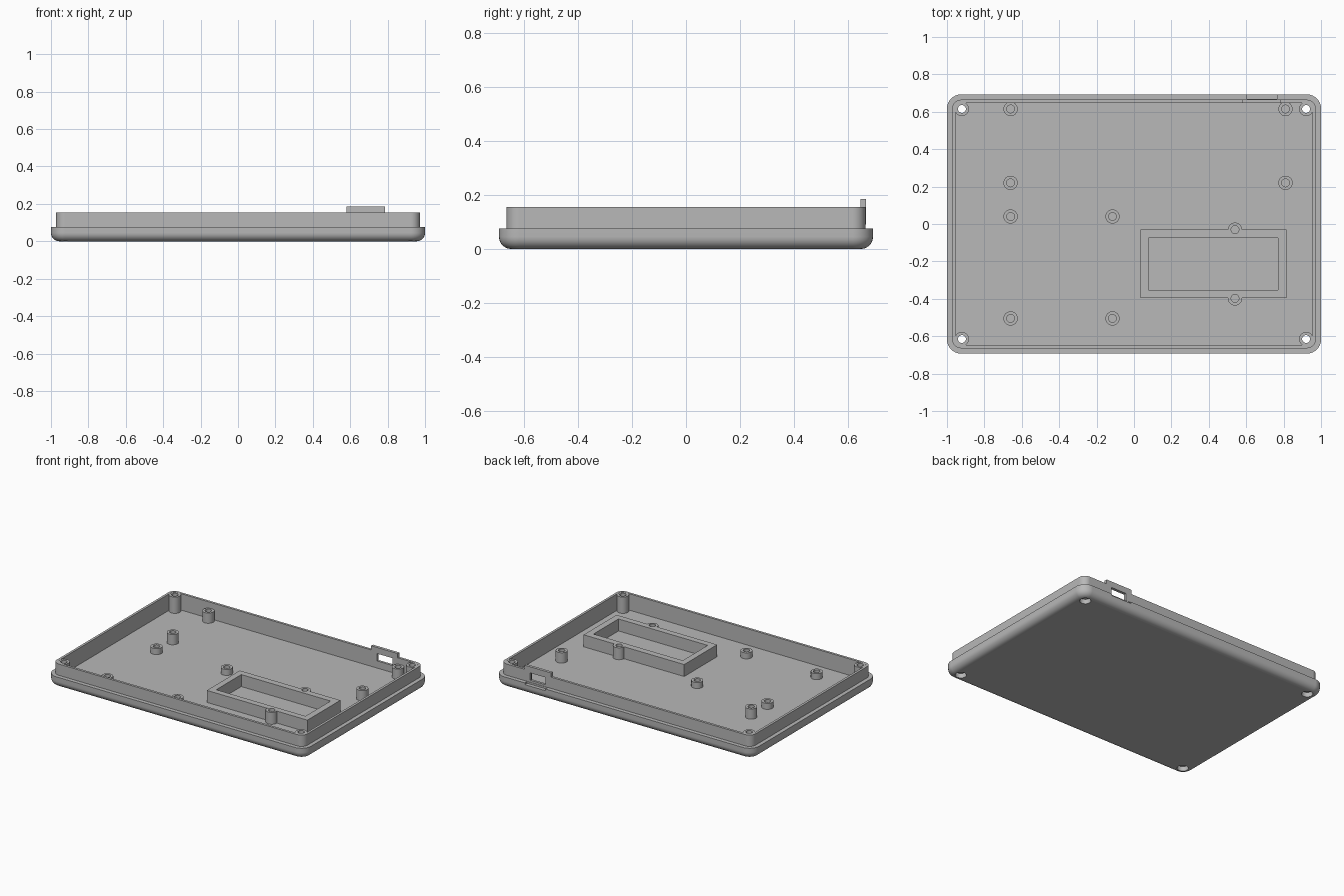
import bpy, bmesh, math
from mathutils import Matrix

cube = bpy.data.objects.get("Cube")
if cube:
    bpy.data.objects.remove(cube, do_unlink=True)

HALF_X, HALF_Y, CORNER = 1.0, 0.6925, 0.075
FLOOR, RIM, TOP = 0.04, 0.076, 0.155

grey = bpy.data.materials.new("plain grey")
grey.use_nodes = True
colour = (0.48, 0.48, 0.48, 1)
grey.diffuse_color = colour
grey.node_tree.nodes["Principled BSDF"].inputs["Base Color"].default_value = colour


def make(name, bm):
    bmesh.ops.recalc_face_normals(bm, faces=bm.faces)
    mesh = bpy.data.meshes.new(name)
    bm.to_mesh(mesh)
    bm.free()
    ob = bpy.data.objects.new(name, mesh)
    bpy.context.collection.objects.link(ob)
    mesh.materials.append(grey)
    return ob


def box(name, x, y, z):
    bm = bmesh.new()
    size = [b - a for a, b in (x, y, z)]
    mid = [(a + b) / 2 for a, b in (x, y, z)]
    bmesh.ops.create_cube(bm, size=1, matrix=Matrix.Translation(mid) @ Matrix.Diagonal((*size, 1)))
    return make(name, bm)


def rod(name, x, y, r, z0, z1):
    bm = bmesh.new()
    bmesh.ops.create_cone(bm, cap_ends=True, segments=32, radius1=r, radius2=r,
                          depth=z1 - z0, matrix=Matrix.Translation((x, y, (z0 + z1) / 2)))
    return make(name, bm)


def combine(ob, other, operation):
    mod = ob.modifiers.new(operation, 'BOOLEAN')
    mod.operation, mod.object, mod.solver = operation, other, 'EXACT'
    bpy.context.view_layer.objects.active = ob
    bpy.ops.object.modifier_apply(modifier=mod.name)
    bpy.data.objects.remove(other, do_unlink=True)


def smooth(ob):
    bpy.ops.object.select_all(action='DESELECT')
    ob.select_set(True)
    bpy.context.view_layer.objects.active = ob
    bpy.ops.object.shade_smooth_by_angle(angle=math.radians(30))
    mod = ob.modifiers.new("flat_face_normals", 'WEIGHTED_NORMAL')
    mod.keep_sharp = True


def rounded_ring(bm, inset, z, steps=8):
    r = CORNER - inset
    ring = []
    for i, (sx, sy) in enumerate(((1, 1), (-1, 1), (-1, -1), (1, -1))):
        for k in range(steps + 1):
            a = (i + k / steps) * math.pi / 2
            ring.append(bm.verts.new((sx * (HALF_X - CORNER) + r * math.cos(a),
                                      sy * (HALF_Y - CORNER) + r * math.sin(a), z)))
    return ring


def tube(name, x, y, r, hole, z0, z1):
    bm = bmesh.new()
    n = 32
    rings = []
    for rad, z in ((r, z0), (r, z1), (hole, z1), (hole, z0)):
        rings.append([bm.verts.new((x + rad * math.cos(2 * math.pi * k / n),
                                    y + rad * math.sin(2 * math.pi * k / n), z)) for k in range(n)])
    for a, b in zip(rings, rings[1:] + rings[:1]):
        for k in range(n):
            bm.faces.new((a[k], a[k - 1], b[k - 1], b[k]))
    ob = make(name, bm)
    smooth(ob)
    return ob


# Tray: filleted underside, stepped rim, thin lip and inner cavity
fillet = 0.045
profile = [(fillet * (1 - math.sin(t)), fillet * (1 - math.cos(t)))
           for t in (math.pi / 2 * k / 6 for k in range(7))]
profile += [(0, RIM), (0.028, RIM), (0.028, TOP), (0.045, TOP), (0.045, FLOOR)]
bm = bmesh.new()
rings = [rounded_ring(bm, inset, z) for inset, z in profile]
for a, b in zip(rings, rings[1:]):
    for k in range(len(a)):
        bm.faces.new((a[k - 1], a[k], b[k], b[k - 1]))
bm.faces.new(rings[0])
bm.faces.new(rings[-1])
tray = make("tray", bm)

# Port tab on the back wall, its window and the notch in the rim
combine(tray, box("port_tab", (0.58, 0.785), (0.646, 0.666), (0.09, 0.185)), 'UNION')
combine(tray, box("port_window", (0.625, 0.745), (0.6, 0.68), (0.09, 0.142)), 'DIFFERENCE')
combine(tray, box("rim_notch", (0.605, 0.765), (0.667, 0.75), (0.064, 0.1)), 'DIFFERENCE')

# Corner screw bosses with counterbored through holes
for sx in (-1, 1):
    for sy in (-1, 1):
        x, y = sx * 0.92, sy * 0.615
        combine(tray, rod("counterbore", x, y, 0.036, -0.05, 0.033), 'DIFFERENCE')
        combine(tray, rod("boss", x, y, 0.038, 0.036, TOP - 0.001), 'UNION')
        combine(tray, rod("screw_hole", x, y, 0.021, 0.01, 0.3), 'DIFFERENCE')
smooth(tray)

# Board standoffs: a tall set and a short set
for x in (-0.66, 0.81):
    for y in (0.615, 0.22):
        tube("tall_standoff", x, y, 0.038, 0.021, FLOOR - 0.004, 0.112)
for x in (-0.66, -0.115):
    for y in (0.04, -0.505):
        tube("short_standoff", x, y, 0.038, 0.021, FLOOR - 0.004, 0.082)

# Raised rectangular bay with two screw lugs
bay = box("bay_frame", (0.035, 0.815), (-0.395, -0.03), (FLOOR - 0.004, 0.124))
combine(bay, box("bay_opening", (0.078, 0.77), (-0.352, -0.075), (0, 0.2)), 'DIFFERENCE')
for y in (-0.03, -0.398):
    combine(bay, rod("lug", 0.54, y, 0.038, FLOOR - 0.003, 0.1235), 'UNION')
    combine(bay, rod("lug_hole", 0.54, y, 0.021, 0.05, 0.2), 'DIFFERENCE')
# Clear the lug material that reaches into the opening
smooth(bay)
